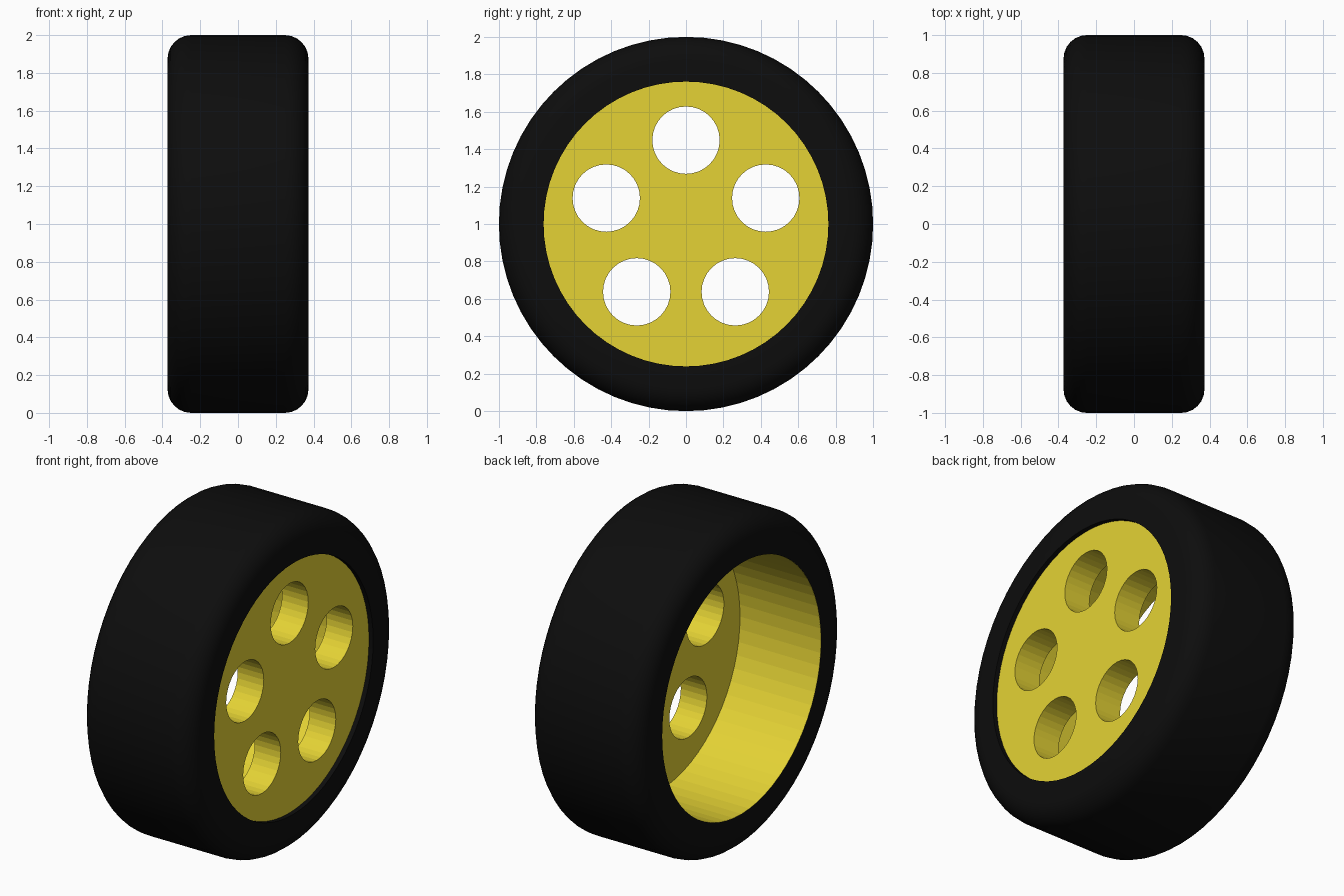
import bpy, bmesh
from math import sin, cos, pi, radians
from mathutils import Matrix

if "Cube" in bpy.data.objects:
    bpy.data.objects.remove(bpy.data.objects["Cube"])

HALF_W, OUTER_R, RIM_R, ROUND = 0.373, 1.0, 0.76, 0.125
DISC_IN, DISC_OUT = 0.17, 0.345
SIDES = 64


def material(name, color):
    m = bpy.data.materials.new(name)
    m.diffuse_color = (*color, 1)
    m.use_nodes = True
    m.node_tree.nodes["Principled BSDF"].inputs["Base Color"].default_value = m.diffuse_color
    return m


def make_object(name, bm, mat=None):
    bmesh.ops.recalc_face_normals(bm, faces=bm.faces)
    mesh = bpy.data.meshes.new(name)
    bm.to_mesh(mesh)
    bm.free()
    ob = bpy.data.objects.new(name, mesh)
    bpy.context.collection.objects.link(ob)
    if mat:
        mesh.materials.append(mat)
    return ob


def lathe(name, profile, mat, closed):
    """Revolve (x, radius) points around the axle."""
    bm = bmesh.new()
    vs = [bm.verts.new((x, 0, 1 + r)) for x, r in profile]
    pairs = list(zip(vs, vs[1:])) + ([(vs[-1], vs[0])] if closed else [])
    es = [bm.edges.new(p) for p in pairs]
    bmesh.ops.spin(bm, geom=vs + es, cent=(0, 0, 1), axis=(1, 0, 0),
                   angle=2 * pi, steps=SIDES)
    bmesh.ops.remove_doubles(bm, verts=bm.verts, dist=0.0003)
    return make_object(name, bm, mat)


def corner(sign):
    """Rounded shoulder, from sidewall to tread."""
    return [(sign * (HALF_W - ROUND + ROUND * cos(a)), OUTER_R - ROUND + ROUND * sin(a))
            for a in (i * pi / 12 for i in range(7))]


# Tyre with rounded shoulders
bore = RIM_R + 0.001
tyre = lathe("tyre", [(HALF_W, bore)] + corner(1) + corner(-1)[::-1] + [(-HALF_W, bore)],
             material("rubber", (0.004, 0.004, 0.004)), True)

# Rim: thick disc near the outer face with an open barrel behind it
lip = -HALF_W + 0.0005
rim = lathe("rim", [(DISC_OUT, 0), (DISC_OUT, RIM_R + 0.006), (lip, RIM_R + 0.006),
                    (lip, RIM_R), (DISC_IN, RIM_R), (DISC_IN, 0)],
            material("yellow_paint", (0.78, 0.65, 0.035)), False)

# Five round holes through the disc
bm = bmesh.new()
for i in range(5):
    a = i * 2 * pi / 5
    place = (Matrix.Translation((0.25, 0.448 * sin(a), 1 + 0.448 * cos(a)))
             @ Matrix.Rotation(pi / 2, 4, 'Y'))
    bmesh.ops.create_cone(bm, cap_ends=True, segments=32, radius1=0.18, radius2=0.18,
                          depth=0.4, matrix=place)
cutter = make_object("hole_cutter", bm)
cutter.hide_render = True
mod = rim.modifiers.new("holes", 'BOOLEAN')
mod.operation, mod.solver, mod.object = 'DIFFERENCE', 'EXACT', cutter
bpy.context.view_layer.objects.active = rim
rim.select_set(True)
bpy.ops.object.modifier_apply(modifier=mod.name)
bpy.data.objects.remove(cutter)

# Smooth rubber, faceted rim
bpy.ops.object.select_all(action='DESELECT')
tyre.select_set(True)
bpy.context.view_layer.objects.active = tyre
bpy.ops.object.shade_smooth_by_angle(angle=radians(30))
